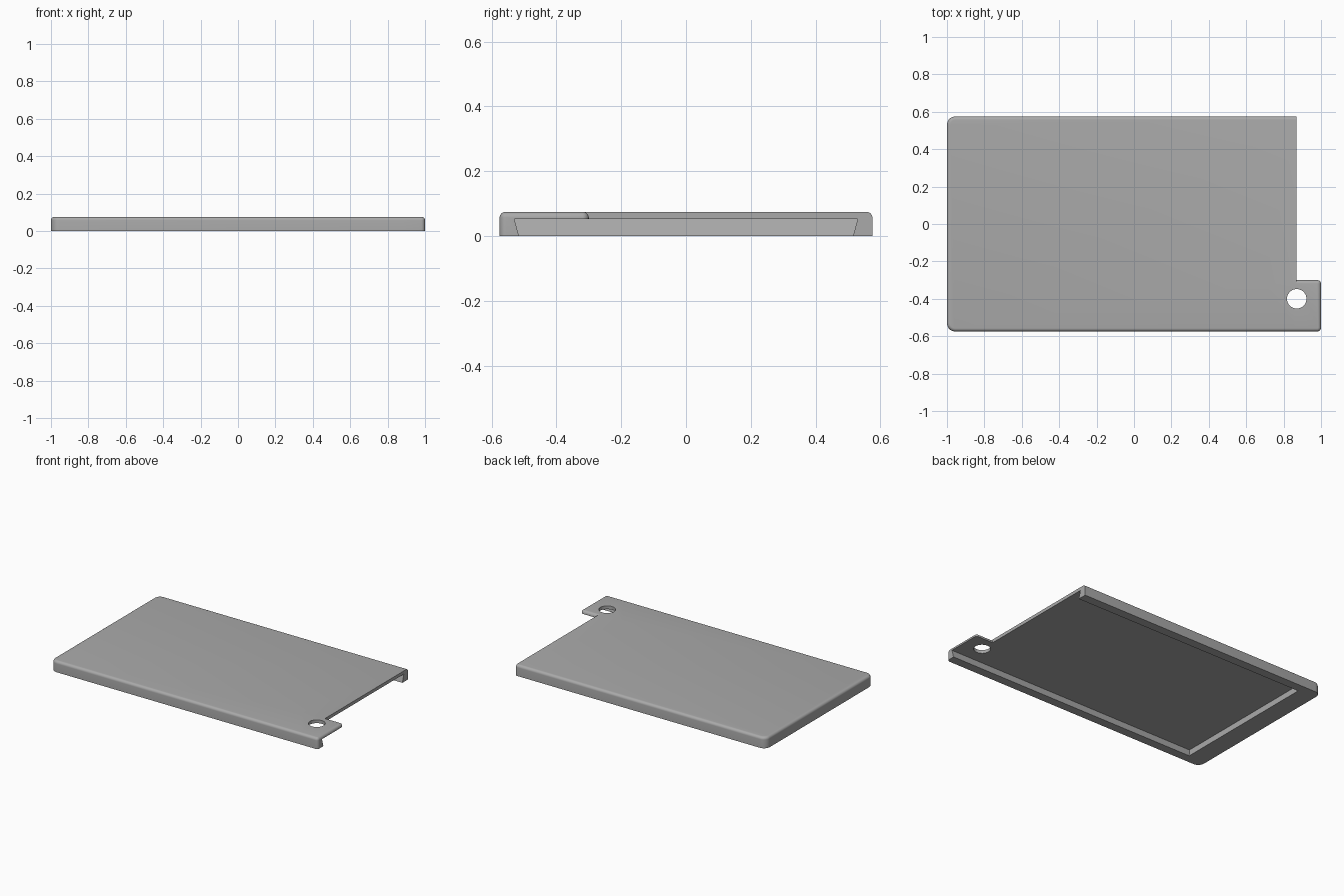
import bpy, bmesh, math

cube = bpy.data.objects.get("Cube")
if cube:
    bpy.data.objects.remove(cube, do_unlink=True)

HALF_Y, HEIGHT, SLOT_H = 0.575, 0.075, 0.053
END_X, ROUND = 0.87, 0.018

grey = bpy.data.materials.new("plain grey")
grey.use_nodes = True
colour = (0.4, 0.4, 0.4, 1)
grey.diffuse_color = colour
grey.node_tree.nodes["Principled BSDF"].inputs["Base Color"].default_value = colour


def add_object(name, bm):
    bmesh.ops.recalc_face_normals(bm, faces=bm.faces)
    mesh = bpy.data.meshes.new(name)
    bm.to_mesh(mesh)
    bm.free()
    mesh.materials.append(grey)
    obj = bpy.data.objects.new(name, mesh)
    bpy.context.collection.objects.link(obj)
    return obj


def box(x0, x1, y0, y1, z0, z1):
    bm = bmesh.new()
    bmesh.ops.create_cube(bm, size=1)
    for v in bm.verts:
        v.co = (x1 if v.co.x > 0 else x0, y1 if v.co.y > 0 else y0, z1 if v.co.z > 0 else z0)
    return bm


def rounded_slab(name, x0, x1, y0, y1, flat_x, corner):
    """Slab with a square end at flat_x, rounded corners at the other end and a rounded top rim."""
    bm = box(x0, x1, y0, y1, 0, HEIGHT)

    def at_flat(e):
        return all(abs(v.co.x - flat_x) < 1e-5 for v in e.verts)

    upright = [e for e in bm.edges
               if abs(e.verts[0].co.z - e.verts[1].co.z) > 0.01 and not at_flat(e)]
    bmesh.ops.bevel(bm, geom=upright, offset=corner, segments=8, profile=0.5, affect='EDGES')
    rim = [e for e in bm.edges if all(v.co.z > HEIGHT - 1e-5 for v in e.verts) and not at_flat(e)]
    bmesh.ops.bevel(bm, geom=rim, offset=ROUND, segments=6, profile=0.5, affect='EDGES')
    return add_object(name, bm)


# Main plate and the small tab at its front left corner
lid = rounded_slab("sliding_lid", -1, END_X, -HALF_Y, HALF_Y, END_X, 0.045)
tab = rounded_slab("corner_tab", 0.7, 1, -HALF_Y, -0.3, 0.7, 0.02)

# Undercut channel, open at one end
bm = box(-0.885, 1.2, -0.53, 0.53, -SLOT_H, SLOT_H)
for v in bm.verts:
    if v.co.z < 0:
        v.co.y *= 0.5 / 0.53
        if v.co.x < 0:
            v.co.x += 0.03
channel = add_object("channel_cutter", bm)

# Round finger hole
bm = bmesh.new()
bmesh.ops.create_cone(bm, cap_ends=True, segments=48, radius1=0.052, radius2=0.052, depth=0.5)
bmesh.ops.translate(bm, verts=bm.verts, vec=(END_X, -0.4, 0))
hole = add_object("hole_cutter", bm)

# Join the tab, then cut the channel and the hole
bpy.context.view_layer.objects.active = lid
lid.select_set(True)
for helper, operation in ((tab, 'UNION'), (channel, 'DIFFERENCE'), (hole, 'DIFFERENCE')):
    mod = lid.modifiers.new(helper.name, 'BOOLEAN')
    mod.object, mod.operation, mod.solver = helper, operation, 'EXACT'
    bpy.ops.object.modifier_apply(modifier=mod.name)
    bpy.data.objects.remove(helper, do_unlink=True)

bpy.ops.object.shade_smooth_by_angle(angle=math.radians(30))
